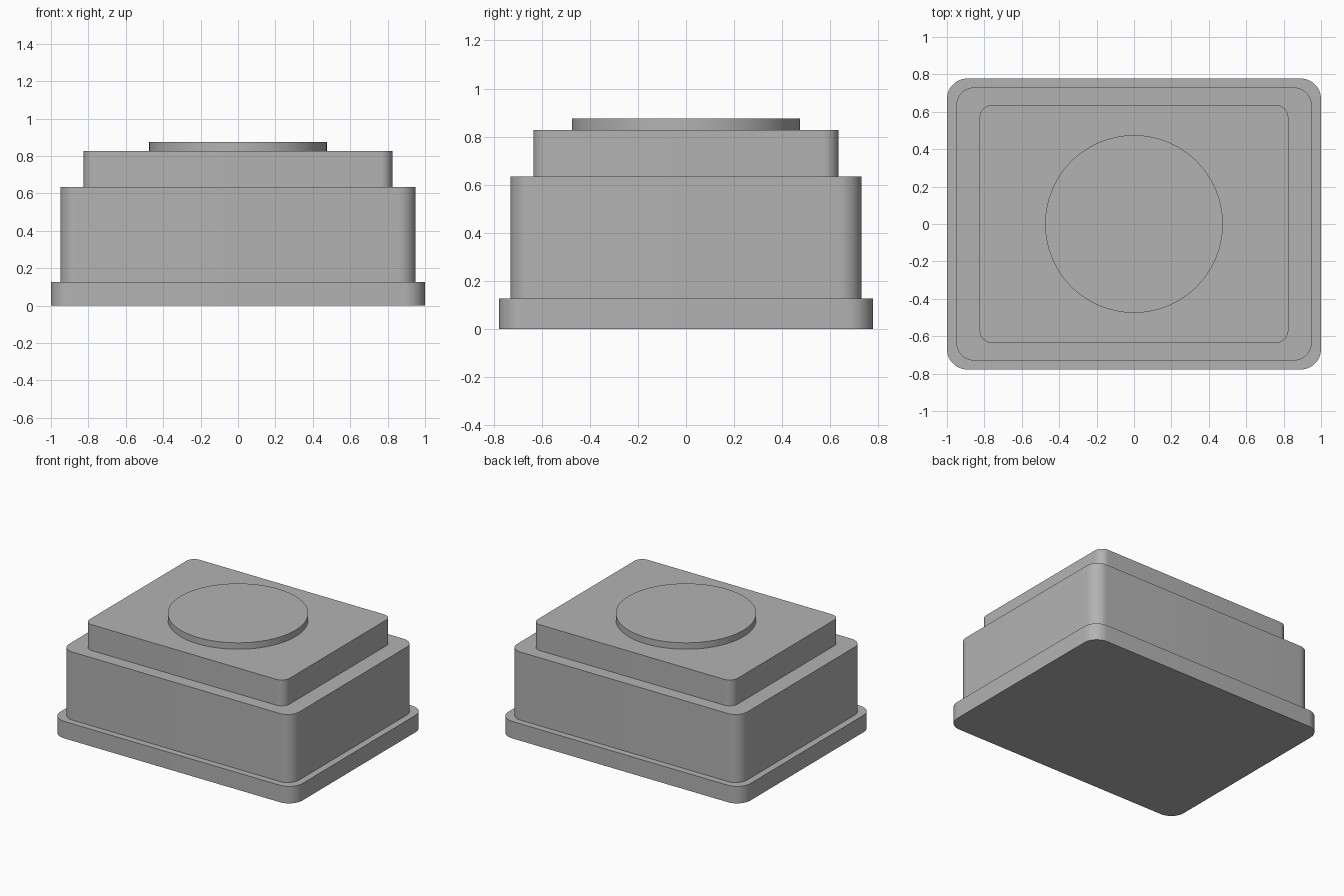
import bpy, bmesh
from math import sin, cos, pi, radians

cube = bpy.data.objects.get("Cube")
if cube:
    bpy.data.objects.remove(cube, do_unlink=True)

# Single grey finish
grey = bpy.data.materials.new("plain grey")
grey.use_nodes = True
colour = (0.45, 0.45, 0.45, 1)
grey.diffuse_color = colour
bsdf = next(n for n in grey.node_tree.nodes if n.type == "BSDF_PRINCIPLED")
bsdf.inputs["Base Color"].default_value = colour


def rounded_outline(hx, hy, radius, steps=12):
    """Counter-clockwise rounded rectangle as a list of (x, y)."""
    points = []
    for corner, (sx, sy) in enumerate([(1, 1), (-1, 1), (-1, -1), (1, -1)]):
        for i in range(steps + 1):
            a = (corner + i / steps) * pi / 2
            points.append((sx * (hx - radius) + radius * cos(a),
                           sy * (hy - radius) + radius * sin(a)))
    return points


def circle_outline(radius, sides=96):
    return [(radius * cos(2 * pi * i / sides), radius * sin(2 * pi * i / sides))
            for i in range(sides)]


def extrude_part(name, outline, bottom, top):
    """Closed prism from an outline, smooth round the corners."""
    bm = bmesh.new()
    face = bm.faces.new([bm.verts.new((x, y, bottom)) for x, y in outline])
    result = bmesh.ops.extrude_face_region(bm, geom=[face], use_keep_orig=True)
    for v in result["geom"]:
        if isinstance(v, bmesh.types.BMVert):
            v.co.z = top
    bmesh.ops.recalc_face_normals(bm, faces=bm.faces)
    mesh = bpy.data.meshes.new(name)
    bm.to_mesh(mesh)
    bm.free()
    mesh.materials.append(grey)
    obj = bpy.data.objects.new(name, mesh)
    bpy.context.collection.objects.link(obj)
    bpy.ops.object.select_all(action="DESELECT")
    obj.select_set(True)
    bpy.context.view_layer.objects.active = obj
    bpy.ops.object.shade_smooth_by_angle(angle=radians(30))
    return obj


# Stacked tiers, bottom to top
extrude_part("base_flange", rounded_outline(1.0, 0.778, 0.11), 0, 0.127)
extrude_part("main_body", rounded_outline(0.95, 0.73, 0.095), 0.127, 0.635)
extrude_part("upper_step", rounded_outline(0.825, 0.635, 0.064), 0.635, 0.828)
extrude_part("top_disc", circle_outline(0.475), 0.828, 0.876)
